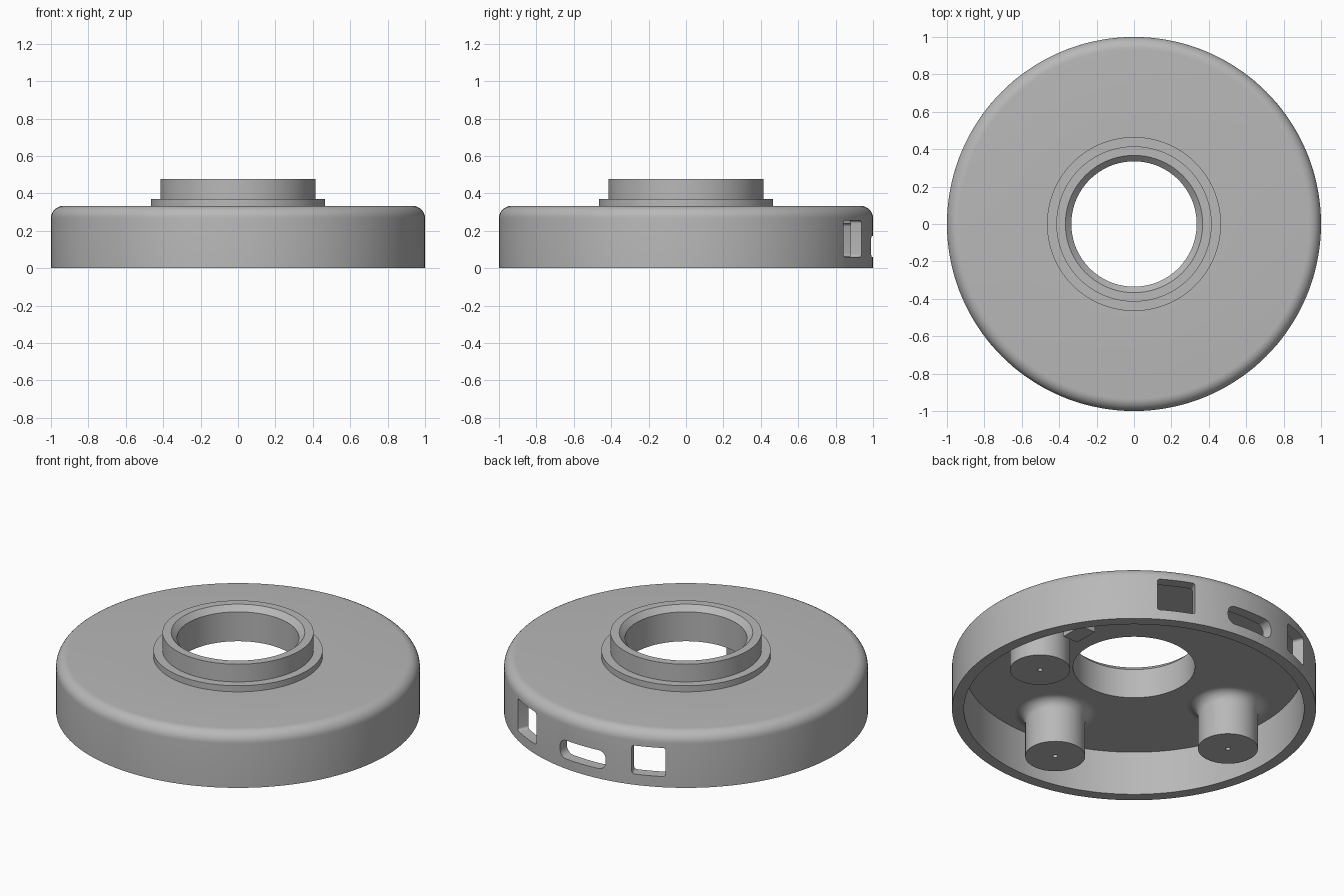
import bpy, bmesh
from math import sin, cos, pi, radians
from mathutils import Matrix, Vector

cube = bpy.data.objects.get("Cube")
if cube:
    bpy.data.objects.remove(cube, do_unlink=True)

grey = bpy.data.materials.new("plain_grey")
grey.use_nodes = True
color = (0.48, 0.48, 0.48, 1)
grey.diffuse_color = color
grey.node_tree.nodes["Principled BSDF"].inputs["Base Color"].default_value = color


def make_object(name, bm):
    bmesh.ops.recalc_face_normals(bm, faces=bm.faces)
    mesh = bpy.data.meshes.new(name)
    bm.to_mesh(mesh)
    bm.free()
    mesh.materials.append(grey)
    obj = bpy.data.objects.new(name, mesh)
    bpy.context.collection.objects.link(obj)
    return obj


def arc(cx, cz, r, start, end, steps=8):
    angles = [radians(start + (end - start) * i / steps) for i in range(steps + 1)]
    return [(cx + r * cos(a), cz + r * sin(a)) for a in angles]


def lathe(name, profile, segments, closed):
    """Revolve an (r, z) profile around the z axis."""
    bm = bmesh.new()
    verts = [bm.verts.new((r, 0, z)) for r, z in profile]
    pairs = list(zip(verts, verts[1:]))
    if closed:
        pairs.append((verts[-1], verts[0]))
    edges = [bm.edges.new(p) for p in pairs]
    bmesh.ops.spin(bm, geom=verts + edges, cent=(0, 0, 0), axis=(0, 0, 1),
                   angle=2 * pi, steps=segments, use_merge=True)
    bmesh.ops.remove_doubles(bm, verts=bm.verts, dist=0.0001)
    return make_object(name, bm)


def window_cutter(name, angle, width, low, high, corner):
    """Rounded rectangular prism pointing radially outwards."""
    w, h = width / 2 - corner, (high - low) / 2 - corner
    outline = []
    for i, (sx, sz) in enumerate([(1, 1), (-1, 1), (-1, -1), (1, -1)]):
        outline += arc(sx * w, sz * h, corner, 90 * i, 90 * i + 90, 6)
    bm = bmesh.new()
    face = bm.faces.new([bm.verts.new((0.82, t, z)) for t, z in outline])
    grown = bmesh.ops.extrude_face_region(bm, geom=[face])["geom"]
    bmesh.ops.translate(bm, vec=(0.3, 0, 0),
                        verts=[v for v in grown if isinstance(v, bmesh.types.BMVert)])
    place = Matrix.Translation((0, 0, (low + high) / 2)) @ Matrix.Rotation(radians(angle), 4, "Z")
    bmesh.ops.transform(bm, matrix=place, verts=bm.verts)
    obj = make_object(name, bm)
    obj.hide_render = True
    return obj


# Round cover with rolled shoulder, stepped collar and chamfered bore
TOP, CEILING, WALL, BORE = 0.333, 0.267, 0.935, 0.335
profile = [(WALL, 0), (1, 0)] + arc(0.935, TOP - 0.065, 0.065, 0, 90)
profile += [(0.465, TOP), (0.465, 0.37), (0.415, 0.37), (0.415, 0.477),
            (0.367, 0.477), (BORE, 0.445), (BORE, CEILING), (WALL, CEILING)]
cover = lathe("cover", profile, 144, True)

# Three openings through the back of the rim
cutters = [
    window_cutter("left_window_cutter", 63.5, 0.213, 0.06, 0.255, 0.015),
    window_cutter("slot_cutter", 90, 0.306, 0.06, 0.172, 0.045),
    window_cutter("right_window_cutter", 113.1, 0.19, 0.065, 0.238, 0.015),
]
for cutter in cutters:
    mod = cover.modifiers.new(cutter.name, "BOOLEAN")
    mod.operation, mod.solver, mod.object = "DIFFERENCE", "EXACT", cutter
bpy.context.view_layer.update()
cut_mesh = bpy.data.meshes.new_from_object(
    cover.evaluated_get(bpy.context.evaluated_depsgraph_get()))
cover.modifiers.clear()
cover.data = cut_mesh
for cutter in cutters:
    bpy.data.objects.remove(cutter, do_unlink=True)

# Screw bosses under the top, each with a pilot hole and flared root
R, FLARE, PILOT = 0.165, 0.06, 0.014
boss = [(0, 0.15), (PILOT, 0.15), (PILOT, 0), (R, 0)]
boss += arc(R + FLARE, CEILING - FLARE, FLARE, 180, 90)
boss += [(R + FLARE, CEILING + 0.01), (0, CEILING + 0.01)]
parts = [cover]
for side, angle in (("left", 0), ("front", -90), ("right", 180)):
    obj = lathe(side + "_screw_boss", boss, 48, False)
    obj.location = Vector((cos(radians(angle)), sin(radians(angle)), 0)) * 0.674
    parts.append(obj)

# Small locating block hanging beside the left boss
bm = bmesh.new()
bmesh.ops.create_cube(bm, size=1)
bmesh.ops.scale(bm, vec=(0.1, 0.15, 0.175), verts=bm.verts)
bmesh.ops.translate(bm, vec=(0.65, 0.305, 0.1875), verts=bm.verts)
parts.append(make_object("locating_block", bm))

# Smooth round surfaces, keep hard edges crisp
bpy.ops.object.select_all(action="DESELECT")
for obj in parts:
    obj.select_set(True)
bpy.context.view_layer.objects.active = cover
bpy.ops.object.shade_smooth_by_angle(angle=radians(30))
